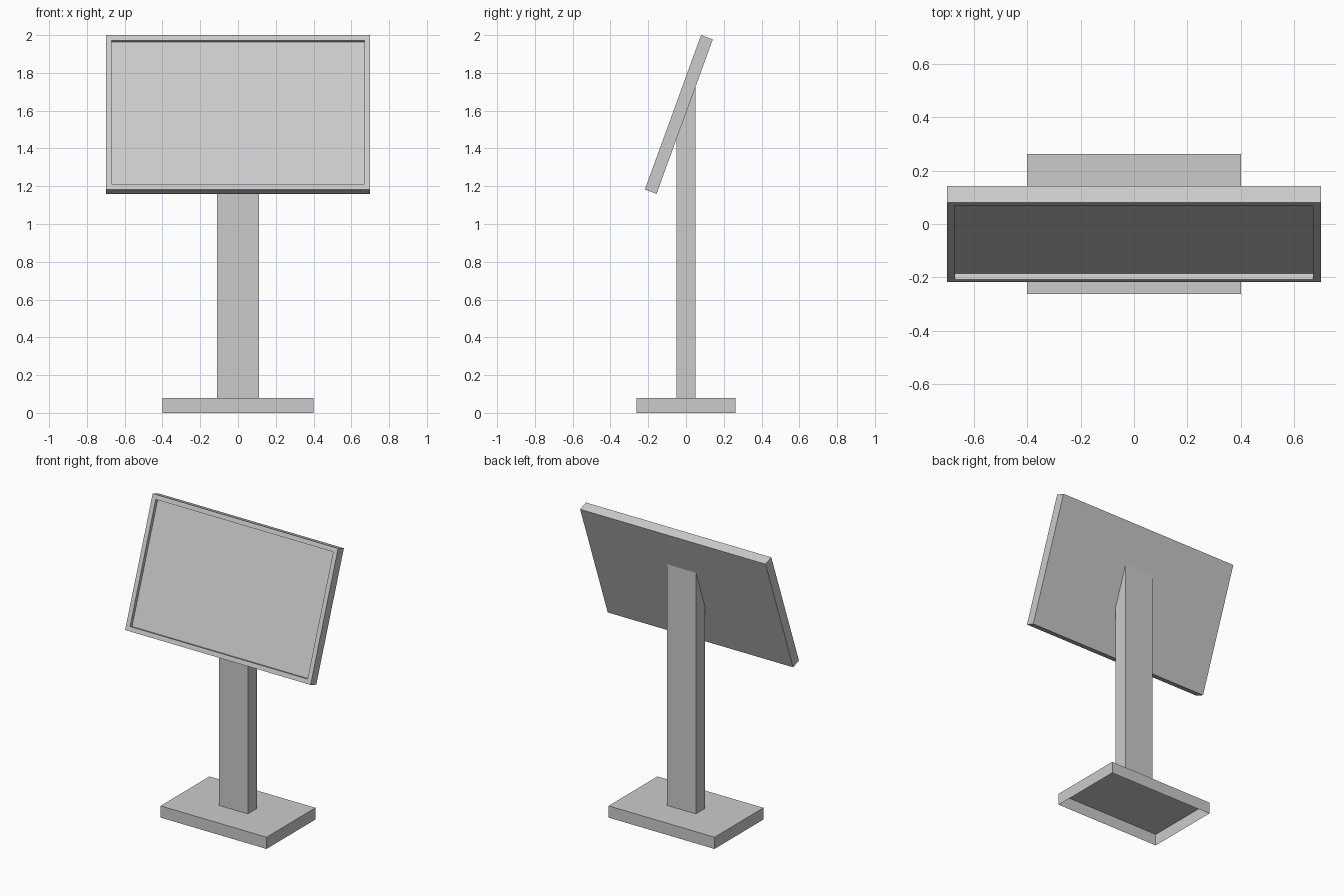
import bpy, bmesh
from math import radians, tan, cos
from mathutils import Matrix, Vector

if "Cube" in bpy.data.objects:
    bpy.data.objects.remove(bpy.data.objects["Cube"])

TILT = radians(20)
PANEL_H, PANEL_T = 0.87, 0.066
PANEL_Y, PANEL_Z = -0.038, 1.58


def box(size, center):
    bm = bmesh.new()
    bmesh.ops.create_cube(bm, size=1, matrix=Matrix.Translation(center) @ Matrix.Diagonal((*size, 1)))
    bm.normal_update()
    return bm


def face_toward(bm, direction):
    return max(bm.faces, key=lambda f: f.normal.dot(Vector(direction)))


def finish(bm, name):
    mesh = bpy.data.meshes.new(name)
    bm.to_mesh(mesh)
    bm.free()
    obj = bpy.data.objects.new(name, mesh)
    bpy.context.collection.objects.link(obj)
    return obj


# Base plate: hollow shell, open underneath
bm = box((0.80, 0.526, 0.08), (0, 0, 0.04))
bmesh.ops.delete(bm, geom=[face_toward(bm, (0, 0, -1))], context='FACES')
finish(bm, "base_plate")

# Column: top sheared to meet the back of the tilted panel
bm = box((0.22, 0.10, 1.0), (0, 0, 0.58))
for v in face_toward(bm, (0, 0, 1)).verts:
    back_y = PANEL_Y + PANEL_T / 2 / cos(TILT)
    v.co.z = PANEL_Z + (v.co.y - back_y) / tan(TILT)
finish(bm, "column")

# Display panel: tilted slab with a recessed screen in the front
bm = box((1.40, PANEL_T, PANEL_H), (0, 0, 0))
screen = face_toward(bm, (0, -1, 0))
bmesh.ops.inset_region(bm, faces=[screen], thickness=0.03, use_even_offset=True)
screen = bmesh.ops.extrude_discrete_faces(bm, faces=[screen])["faces"][0]
bmesh.ops.translate(bm, verts=screen.verts, vec=(0, 0.024, 0))
panel = finish(bm, "display_panel")
panel.location = (0, PANEL_Y, PANEL_Z)
panel.rotation_euler.x = -TILT
